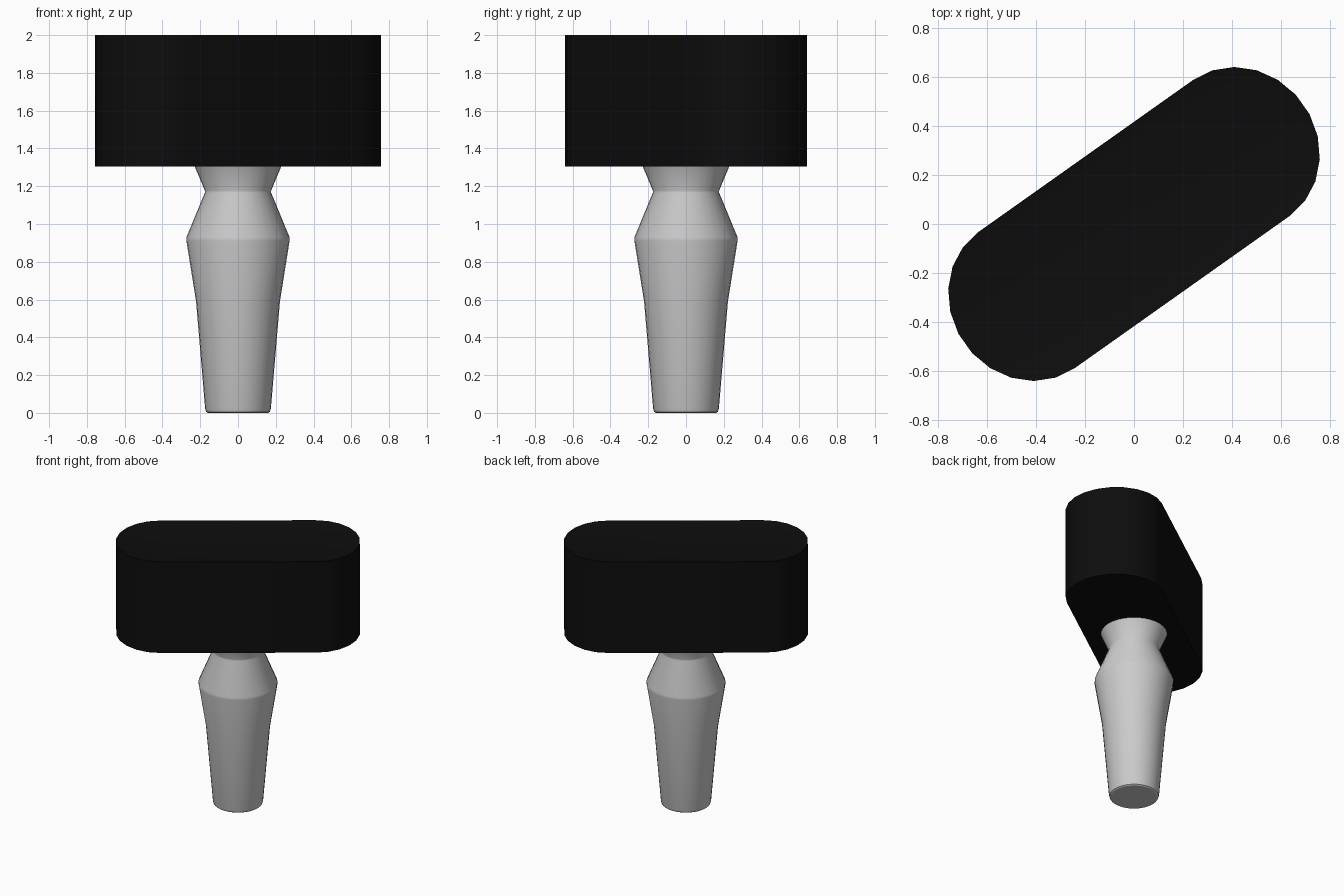
import bpy, bmesh, math
from mathutils import Matrix

if "Cube" in bpy.data.objects:
    bpy.data.objects.remove(bpy.data.objects["Cube"])


def finish(bm, name, angle=None):
    bmesh.ops.recalc_face_normals(bm, faces=bm.faces)
    mesh = bpy.data.meshes.new(name)
    bm.to_mesh(mesh)
    bm.free()
    obj = bpy.data.objects.new(name, mesh)
    bpy.context.collection.objects.link(obj)
    if angle:
        bpy.ops.object.select_all(action='DESELECT')
        obj.select_set(True)
        bpy.context.view_layer.objects.active = obj
        bpy.ops.object.shade_smooth_by_angle(angle=math.radians(angle))
    return obj


# Turned base: (radius, height) profile revolved around z
profile = [(0.16, 0), (0.169, 0.006), (0.174, 0.022), (0.222, 0.59),
           (0.273, 0.91), (0.273, 0.93), (0.176, 1.165), (0.176, 1.178), (0.23, 1.307)]
SIDES = 32
bm = bmesh.new()
rings = []
for r, z in profile:
    rings.append([bm.verts.new((r * math.cos(2 * math.pi * i / SIDES),
                                r * math.sin(2 * math.pi * i / SIDES), z))
                  for i in range(SIDES)])
for a, b in zip(rings, rings[1:]):
    for i in range(SIDES):
        j = (i + 1) % SIDES
        bm.faces.new((a[i], a[j], b[j], b[i]))
bm.faces.new(rings[0][::-1])
bm.faces.new(rings[-1])
finish(bm, "lamp_base", 30)

# Lamp shade: elongated block with rounded ends, turned in plan
HALF, END, WIDE, SEGS = 0.536, 0.31, 0.34, 11
bm = bmesh.new()
outline = []
for side in (1, -1):
    for i in range(SEGS + 1):
        t = -math.pi / 2 + math.pi * i / SEGS
        outline.append(bm.verts.new((side * (HALF + END * math.cos(t)),
                                     side * WIDE * math.sin(t), 1.305)))
bottom = bm.faces.new(outline)
ext = bmesh.ops.extrude_face_region(bm, geom=[bottom], use_keep_orig=True)
bmesh.ops.translate(bm, vec=(0, 0, 0.695),
                    verts=[g for g in ext["geom"] if isinstance(g, bmesh.types.BMVert)])
bmesh.ops.recalc_face_normals(bm, faces=bm.faces)
# Narrow rim around a barely sunken top
top = [f for f in bm.faces if f.normal.z > 0.9]
bmesh.ops.inset_region(bm, faces=top, thickness=0.03, depth=-0.008)
bmesh.ops.transform(bm, matrix=Matrix.Rotation(math.radians(35.3), 4, 'Z'), verts=bm.verts)
shade = finish(bm, "lamp_shade", 30)

black = bpy.data.materials.new("black_shade")
black.diffuse_color = (0.004, 0.004, 0.004, 1)
black.use_nodes = True
black.node_tree.nodes["Principled BSDF"].inputs["Base Color"].default_value = black.diffuse_color
shade.data.materials.append(black)
